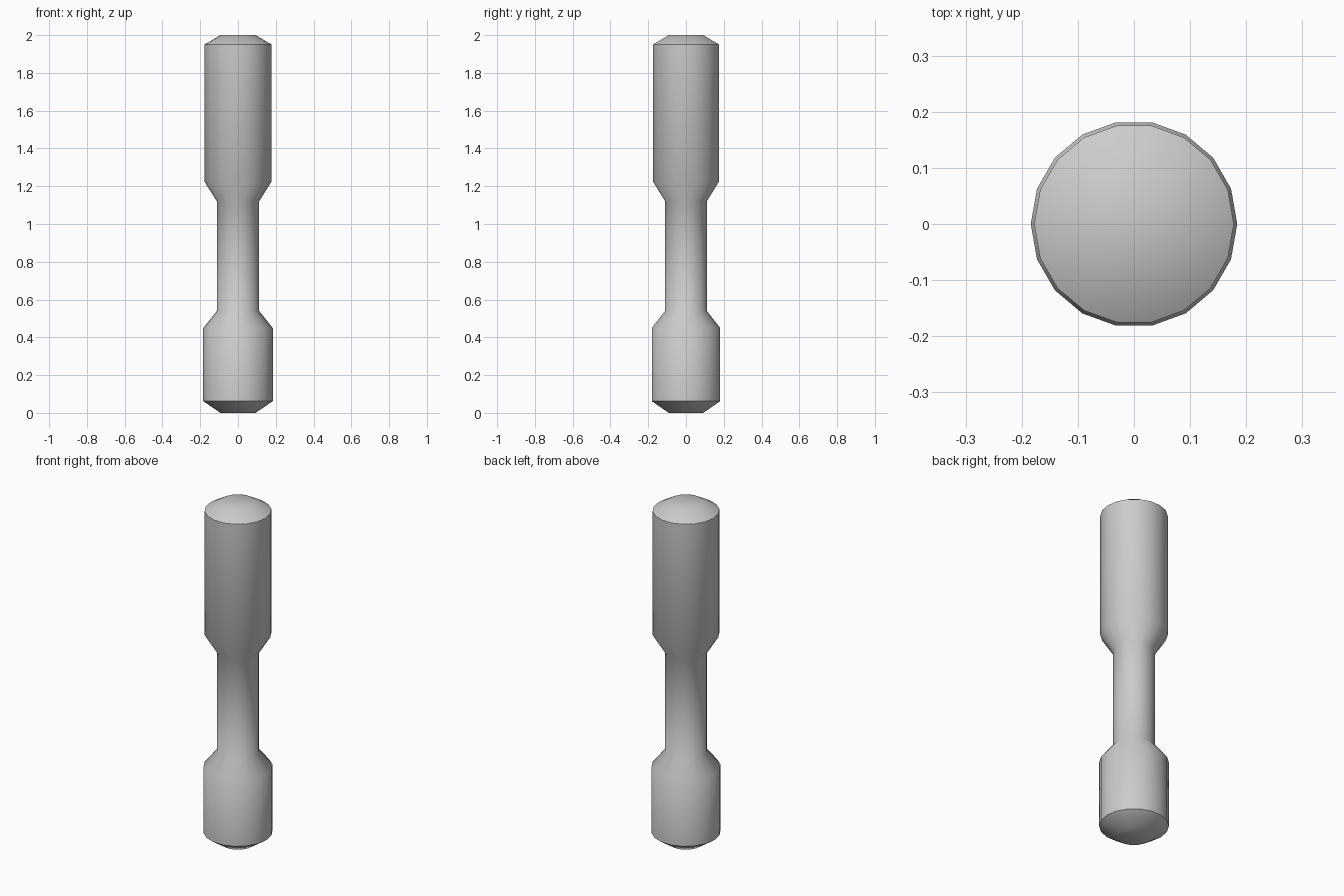
import bpy, bmesh
from math import cos, sin, tau, radians

if "Cube" in bpy.data.objects:
    bpy.data.objects.remove(bpy.data.objects["Cube"])

SIDES = 18
# (radius, height) of each ring, from the foot to the top
PROFILE = [(0.093, 0.0), (0.184, 0.062), (0.184, 0.45), (0.112, 0.54),
           (0.112, 1.12), (0.178, 1.225), (0.178, 1.95), (0.093, 2.0)]

bm = bmesh.new()
rings = [[bm.verts.new((r * cos(tau * i / SIDES), r * sin(tau * i / SIDES), z))
          for i in range(SIDES)] for r, z in PROFILE]

# Side walls
for low, high in zip(rings, rings[1:]):
    for i in range(SIDES):
        j = (i + 1) % SIDES
        bm.faces.new((low[i], low[j], high[j], high[i]))

# End caps
bm.faces.new(rings[0][::-1])
bm.faces.new(rings[-1])

mesh = bpy.data.meshes.new("turned_handle")
bm.to_mesh(mesh)
bm.free()
handle = bpy.data.objects.new("turned_handle", mesh)
bpy.context.collection.objects.link(handle)

# Smooth body, with crisp edges only at the two end rims
bpy.context.view_layer.objects.active = handle
handle.select_set(True)
bpy.ops.object.shade_smooth_by_angle(angle=radians(45))
